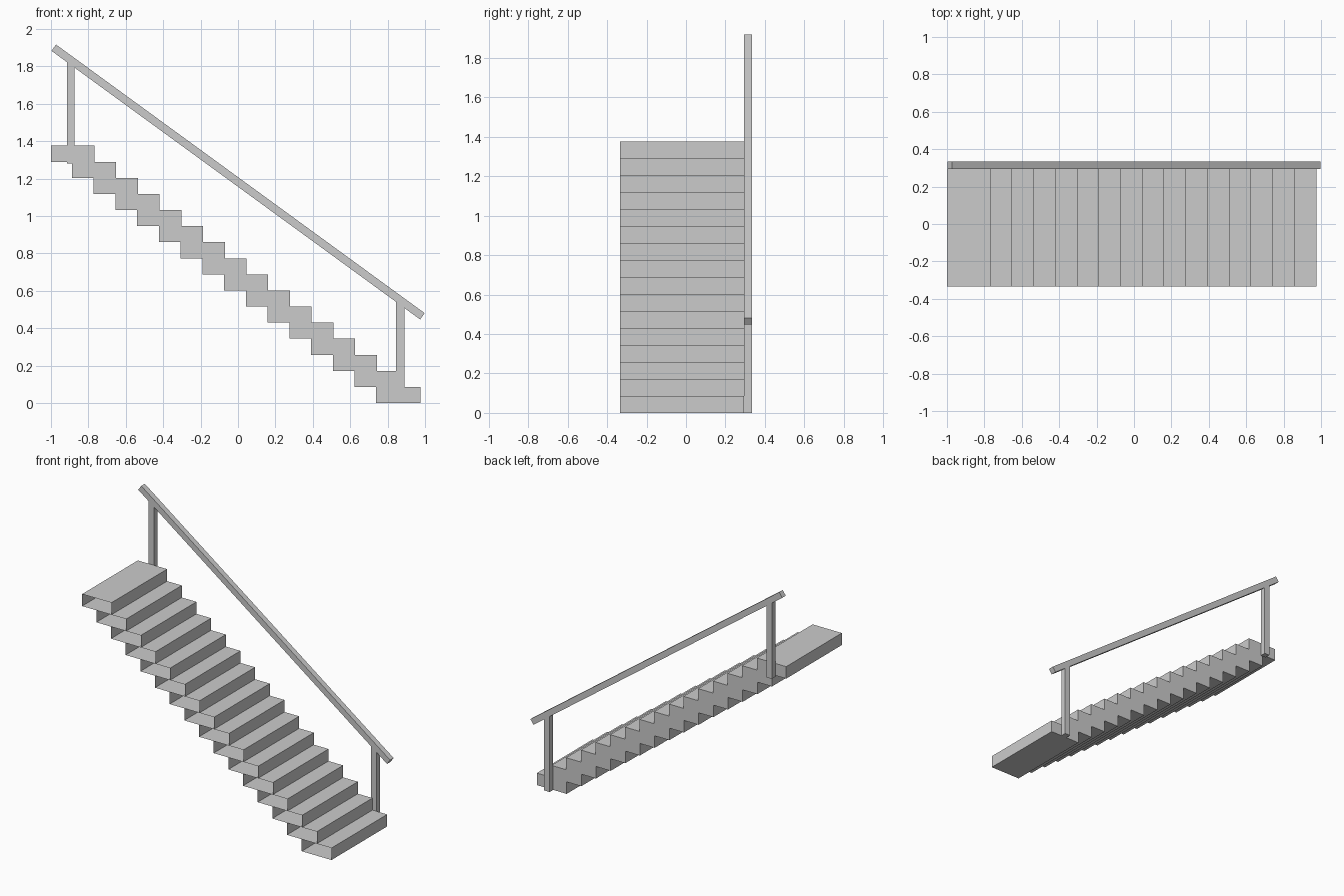
import bpy, bmesh

if "Cube" in bpy.data.objects:
    bpy.data.objects.remove(bpy.data.objects["Cube"])

Y0, Y1, Y2 = -0.335, 0.295, 0.335   # stair front, stair back / rail inner, rail outer
N, RISE, RUN, DEPTH = 16, 0.086, 0.1162, 0.236


def prism(name, profile, y0, y1, open_front=False):
    """Extrude an (x, z) outline along y; optionally leave the front end open."""
    bm = bmesh.new()
    a = [bm.verts.new((x, y0, z)) for x, z in profile]
    b = [bm.verts.new((x, y1, z)) for x, z in profile]
    n = len(profile)
    for i in range(n):
        j = (i + 1) % n
        bm.faces.new((a[i], a[j], b[j], b[i]))
    bm.faces.new(b)
    front = bm.faces.new(a[::-1])
    bmesh.ops.recalc_face_normals(bm, faces=bm.faces[:])
    if open_front:
        bmesh.ops.delete(bm, geom=[front], context='FACES_ONLY')
    me = bpy.data.meshes.new(name)
    bm.to_mesh(me)
    bm.free()
    ob = bpy.data.objects.new(name, me)
    bpy.context.collection.objects.link(ob)
    return ob


# Steps: overlapping hollow boxes, open at the front end
for i in range(N):
    x1, z0 = 0.975 - i * RUN, i * RISE
    x0 = max(x1 - DEPTH, -1.0)
    prism(f"step_{i + 1:02d}", [(x0, z0), (x1, z0), (x1, z0 + RISE), (x0, z0 + RISE)],
          Y0, Y1, open_front=True)

# Sloping handrail
prism("handrail", [(-0.997, 1.883), (0.974, 0.447), (0.998, 0.481), (-0.973, 1.917)], Y1, Y2)


# Posts, with tops cut to the slope of the rail
def under_rail(x):
    return 1.883 - (x + 0.997) * (1.436 / 1.971)


for name, x0, x1, z in (("upper_post", -0.914, -0.873, 1.28),
                        ("lower_post", 0.845, 0.889, 0.0)):
    prism(name, [(x0, z), (x1, z), (x1, under_rail(x1)), (x0, under_rail(x0))], Y1, Y2)
